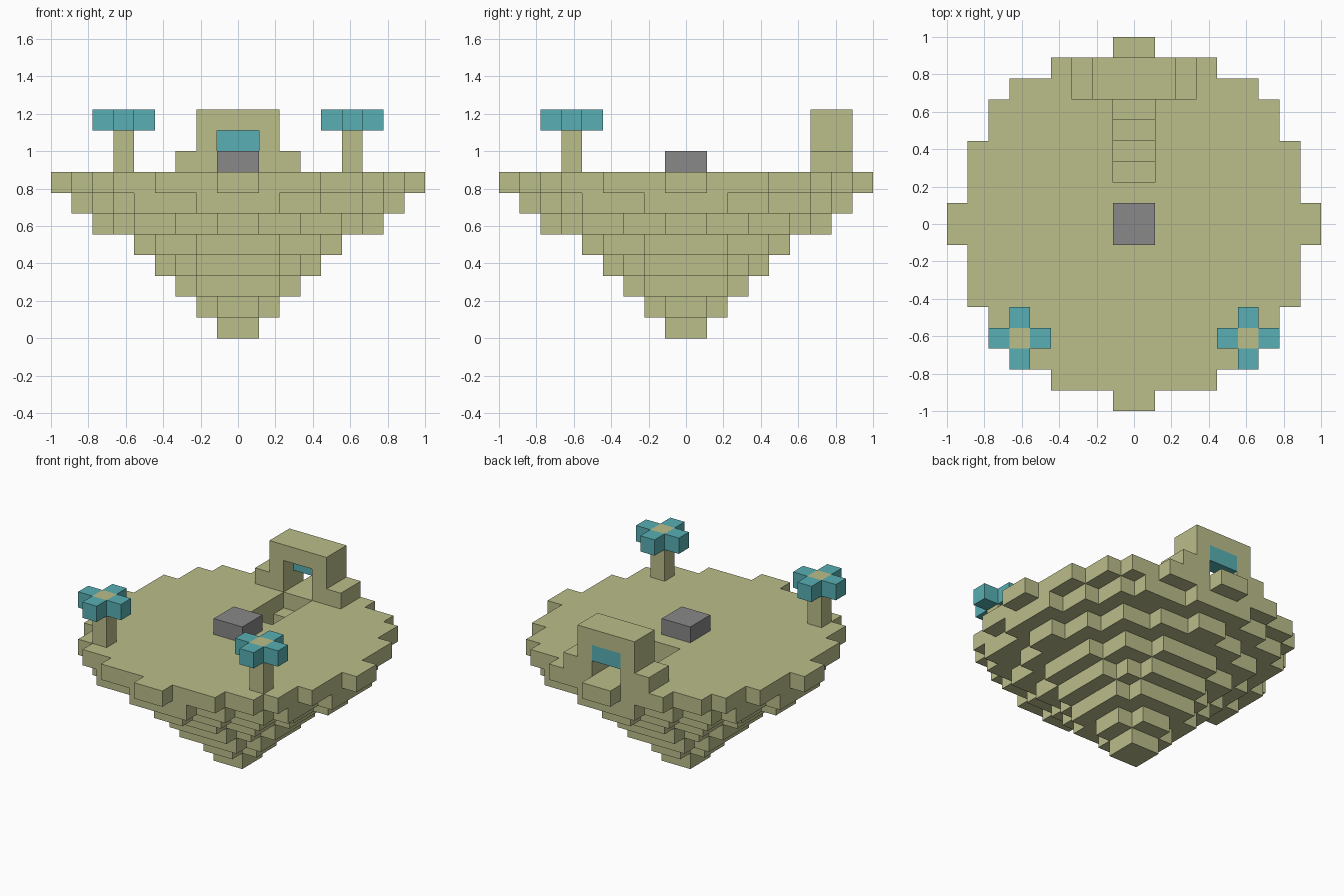
import bpy, bmesh
from mathutils import Vector

U = 1 / 9  # edge length of one block

cube = bpy.data.objects.get("Cube")
if cube:
    bpy.data.objects.remove(cube, do_unlink=True)


def material(name, rgb):
    m = bpy.data.materials.new(name)
    m.use_nodes = True
    m.diffuse_color = (*rgb, 1)
    m.node_tree.nodes["Principled BSDF"].inputs["Base Color"].default_value = (*rgb, 1)
    return m


SAND = material("sand", (0.497, 0.509, 0.254))
TEAL = material("teal", (0.098, 0.429, 0.451))
GREY = material("grey", (0.246, 0.246, 0.246))


def box(x0, x1, y0, y1, z0, z1):
    """Set of block cells; upper bounds are exclusive."""
    return {(x, y, z) for x in range(x0, x1)
            for y in range(y0, y1) for z in range(z0, z1)}


def build(name, cells, mat):
    """Skin a set of blocks with outward faces wherever a neighbour is empty."""
    bm = bmesh.new()
    for cell in cells:
        centre = Vector(cell) + Vector((0.5, 0.5, 0.5))
        for axis in range(3):
            for sign in (-1, 1):
                near = list(cell)
                near[axis] += sign
                if tuple(near) in cells:
                    continue
                n, a, b = Vector(), Vector(), Vector()
                n[axis] = sign / 2
                a[(axis + 1) % 3] = 0.5
                b[(axis + 2) % 3] = sign / 2
                mid = centre + n
                bm.faces.new([bm.verts.new((mid + o) * U)
                              for o in (-a - b, a - b, a + b, b - a)])
    bmesh.ops.remove_doubles(bm, verts=bm.verts, dist=U / 100)
    mesh = bpy.data.meshes.new(name)
    bm.to_mesh(mesh)
    bm.free()
    mesh.materials.append(mat)
    obj = bpy.data.objects.new(name, mesh)
    bpy.context.collection.objects.link(obj)
    return obj


# Floating island: half widths of each row outward from the middle, per layer
LAYERS = ["1", "21", "332", "4432", "55442", "7665531", "88776642", "988877641"]
# layer heights run from the tip to the deck
island = set()
for z, rows in enumerate(LAYERS):
    for i, w in enumerate(map(int, rows)):
        island |= box(-w, w, i, i + 1, z, z + 1)
        island |= box(-w, w, -i - 1, -i, z, z + 1)

# Extra rim block repeated on each quarter
x, y = -5, -7
for _ in range(4):
    island.add((x, y, 6))
    x, y = -y - 1, x

# Sunken stairs leading down from the gate
for step in range(4):
    y = 5 - step
    island -= box(-1, 1, y, y + 1, 7 - step, 8)
build("island", island, SAND)

# Stepped gate with an open doorway
gate = box(-3, 3, 6, 8, 8, 9) | box(-2, 2, 6, 8, 9, 11)
build("gate", gate - box(-1, 1, 6, 8, 8, 10), SAND)
build("gate_panel", box(-1, 1, 7, 8, 9, 10), TEAL)

# Central block
build("centre_block", box(-1, 1, -1, 1, 8, 9), GREY)

# Two trees with cross shaped crowns
for side, tx in (("left", 5), ("right", -6)):
    ty = -6
    build(side + "_trunk", box(tx, tx + 1, ty, ty + 1, 8, 11), SAND)
    crown = box(tx - 1, tx + 2, ty, ty + 1, 10, 11) | box(tx, tx + 1, ty - 1, ty + 2, 10, 11)
    build(side + "_crown", crown - {(tx, ty, 10)}, TEAL)
